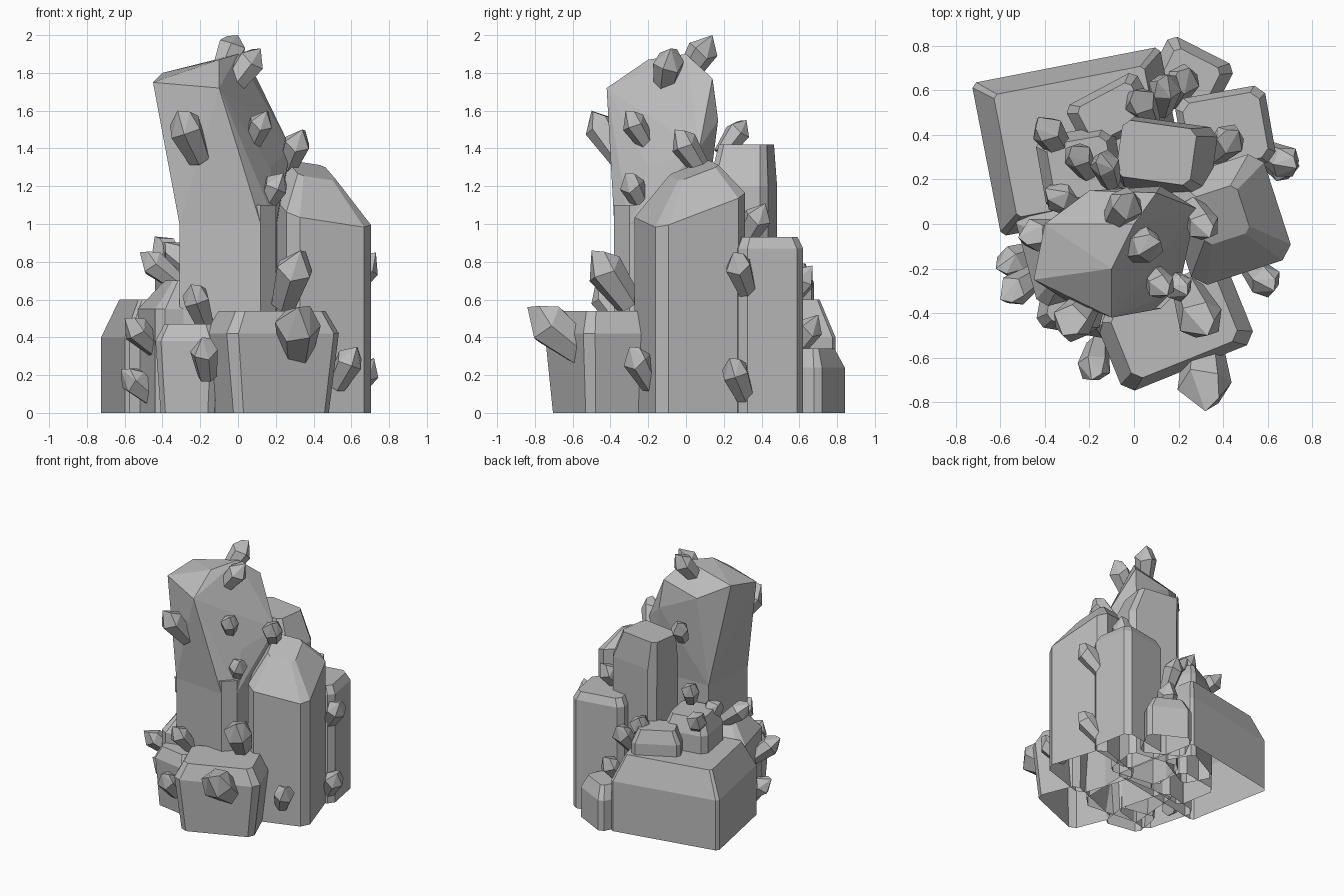
import bpy, bmesh, math
from mathutils import Matrix, Vector

cube = bpy.data.objects.get("Cube")
if cube:
    bpy.data.objects.remove(cube, do_unlink=True)

stone = bpy.data.materials.new("grey crystal")
stone.use_nodes = True
stone.diffuse_color = (0.5, 0.5, 0.5, 1)
shader = stone.node_tree.nodes["Principled BSDF"]
shader.inputs["Base Color"].default_value = stone.diffuse_color


def faceted(name, points):
    """Convex flat-faced solid around the given corners, open underneath."""
    bm = bmesh.new()
    for point in points:
        bm.verts.new(point)
    hull = bmesh.ops.convex_hull(bm, input=bm.verts[:])
    spare = {item for item in hull["geom_interior"] + hull["geom_unused"]
             if isinstance(item, bmesh.types.BMVert)}
    bmesh.ops.delete(bm, geom=list(spare), context="VERTS")
    bmesh.ops.dissolve_limit(bm, angle_limit=math.radians(3),
                             verts=bm.verts[:], edges=bm.edges[:])
    bmesh.ops.recalc_face_normals(bm, faces=bm.faces[:])
    bm.normal_update()
    under = [face for face in bm.faces if face.normal.z < -0.95]
    bmesh.ops.delete(bm, geom=under, context="FACES")
    mesh = bpy.data.meshes.new(name)
    bm.to_mesh(mesh)
    bm.free()
    mesh.materials.append(stone)
    bpy.context.collection.objects.link(bpy.data.objects.new(name, mesh))


def crystal(name, centre, width, depth, shoulder, top, turn=0, chamfer=0.12,
            cap=0.7, foot=1.0, slope=(0, 0), shift=(0, 0)):
    """Standing prism with chamfered corners and an off-centre crown."""
    middle, slope = Vector(centre), Vector(slope)
    spin = Matrix.Rotation(math.radians(turn), 2)
    trim = chamfer * min(width, depth)
    points = []
    for scale, height in ((foot, 0), (1, shoulder), (cap, top)):
        for sx in (-1, 1):
            for sy in (-1, 1):
                for cut_x, cut_y in ((trim, 0), (0, trim)):
                    corner = Vector((sx * (width / 2 - cut_x),
                                     sy * (depth / 2 - cut_y)))
                    offset = spin @ corner * scale
                    if height == top:
                        offset += Vector(shift)
                    rise = slope.dot(offset) if height else 0
                    points.append((*(middle + offset), height + rise))
    faceted(name, points)


def shards(name, heart, tips, length=0.26, lift=1.3):
    """Small six-sided crystals growing up and away from the heart."""
    for index, tip in enumerate(tips):
        tip = Vector(tip)
        outward = tip.xy - Vector(heart)
        axis = Vector((*outward.normalized(), lift)).normalized()
        turn = axis.to_track_quat("Z", "Y")
        root = tip - axis * length
        points = [tip, tip + turn @ Vector((0.15, 0.1, -0.1)) * length]
        for along, radius in ((0, 0.2), (0.62, 0.29)):
            for side in range(6):
                angle = math.tau * side / 6 + index
                uneven = 0.12 * (side % 2) * along
                ring = Vector((math.cos(angle), math.sin(angle), 0))
                ring = ring * radius + Vector((0, 0, along + uneven))
                points.append(root + turn @ ring * length)
        faceted(name, points)


# Tall crystal: upright shaft running into a wider leaning crown
footprint = [(-0.31, -0.34), (0.12, -0.38), (0.2, -0.3), (0.21, 0.1), (-0.27, 0.1)]
faceted("tall_shaft", [(x, y, z) for x, y in footprint for z in (0, 1.1)])
faceted("tall_crown", [(x, y, 1) for x, y in footprint] + [
    (-0.45, -0.25, 1.75), (-0.1, -0.42, 1.72), (0.17, -0.2, 1.3),
    (0.28, 0.07, 1.4), (0.12, 0.17, 1.55), (0.1, 0.14, 1.77),
    (-0.2, 0.15, 1.7), (-0.4, 0, 1.8), (0, 0, 1.9), (-0.1, -0.2, 1.87)])

# Crystals standing beside it
crystal("right_crystal", (0.42, 0.02), width=0.47, depth=0.5, turn=18,
        shoulder=1.1, top=1.27, cap=0.45, slope=(-0.25, 0.3), shift=(-0.03, 0.02))
crystal("rear_tall_crystal", (0.15, 0.3), width=0.42, depth=0.32, turn=-8,
        shoulder=1.2, top=1.42, cap=0.8, shift=(-0.05, 0.02))
crystal("rear_right_crystal", (0.41, 0.42), width=0.41, depth=0.35, turn=10,
        shoulder=0.87, top=0.93, cap=0.85)

# Broad rear slab and the chunks around it
crystal("rear_slab", (-0.24, 0.37), width=0.86, depth=0.7, turn=11,
        shoulder=0.4, top=0.6, chamfer=0.03, cap=0.8)
crystal("rear_low_crystal", (0.25, 0.66), width=0.33, depth=0.27, turn=-27,
        shoulder=0.24, top=0.34)
crystal("rear_left_chunk", (-0.24, 0.25), width=0.36, depth=0.34, turn=10,
        shoulder=0.74, top=0.86, cap=0.75)
crystal("rear_middle_chunk", (-0.1, 0.5), width=0.36, depth=0.24, turn=28,
        shoulder=0.69, top=0.79, cap=0.75)

# Low blocks at the front and left
crystal("front_block", (0.18, -0.46), width=0.64, depth=0.4, turn=22,
        shoulder=0.42, top=0.54, cap=0.8, foot=0.85)
crystal("front_left_block", (-0.25, -0.34), width=0.34, depth=0.3, turn=-10,
        shoulder=0.38, top=0.47, cap=0.75, foot=0.85)
crystal("left_block", (-0.31, -0.12), width=0.36, depth=0.44, turn=15,
        shoulder=0.55, top=0.7, cap=0.5, shift=(0.03, 0))

# Small crystals, grouped by where they grow
shards("top_shard", (-0.2, -0.15),
       [(0, 0.14, 2), (0.12, -0.08, 1.93)], length=0.28)
shards("tall_shard", (0, -0.1),
       [(0.15, -0.32, 1.6), (-0.15, 0.32, 1.55),
        (-0.28, 0.35, 1.1), (0.24, -0.32, 1.27)], length=0.23)
shards("tall_front_shard", (-0.1, -0.2), [(-0.32, -0.5, 1.6)], length=0.32)
shards("right_shard", (0.25, 0.1), [(0.34, -0.06, 1.5), (0.63, -0.3, 0.35)])
shards("rear_right_shard", (0.45, 0.4),
       [(0.72, 0.23, 0.29), (0.73, 0.25, 0.85), (0.47, 0.42, 1.11)])
shards("front_upper_shard", (0.2, -0.2), [(0.33, -0.5, 0.86)], length=0.36)
shards("front_shard", (0.3, -0.2), [(0.32, -0.84, 0.56)], length=0.42, lift=0.8)
shards("front_left_shard", (-0.1, -0.2),
       [(-0.25, -0.48, 0.68), (-0.19, -0.7, 0.4)])
shards("left_shard", (-0.1, 0),
       [(-0.52, -0.06, 0.85), (-0.4, 0.16, 0.9), (-0.6, -0.34, 0.5),
        (-0.62, -0.2, 0.23), (-0.43, 0.48, 0.93)], lift=0.8)
shards("rear_shard", (0.1, 0.4),
       [(0, 0.6, 0.86), (0.15, 0.67, 0.78), (0.25, 0.7, 0.52)])
